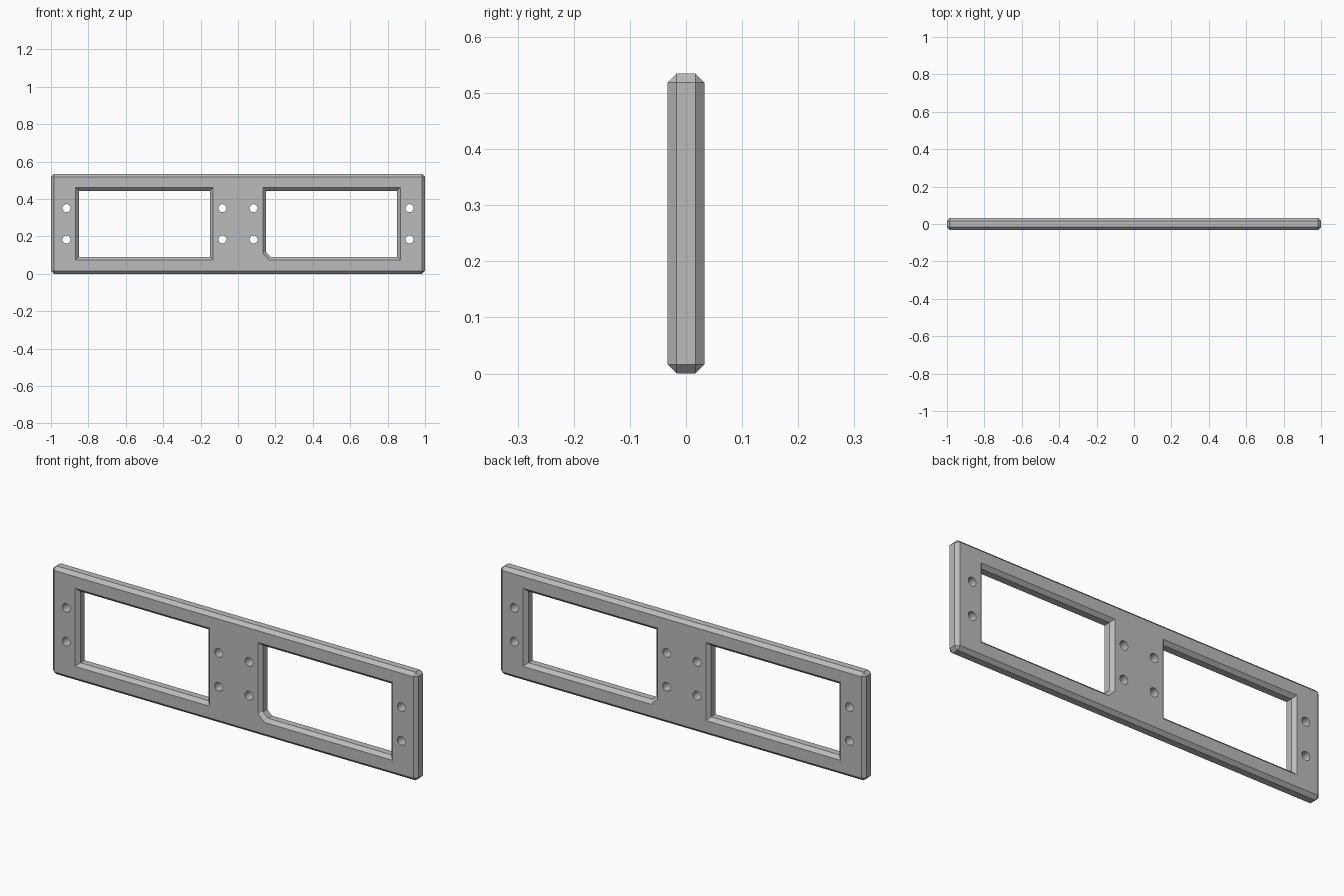
import bpy
import bmesh
from math import cos, sin, pi

LENGTH, DEPTH, HEIGHT = 2.0, 0.066, 0.535
CHAMFER = 0.0165
MID_Z = HEIGHT / 2

if "Cube" in bpy.data.objects:
    bpy.data.objects.remove(bpy.data.objects["Cube"], do_unlink=True)

grey = bpy.data.materials.new("plain grey")
grey.use_nodes = True
grey.diffuse_color = (0.5, 0.5, 0.5, 1)
grey.node_tree.nodes["Principled BSDF"].inputs["Base Color"].default_value = (0.5, 0.5, 0.5, 1)


def make_object(name, bm):
    bmesh.ops.recalc_face_normals(bm, faces=bm.faces)
    mesh = bpy.data.meshes.new(name)
    bm.to_mesh(mesh)
    bm.free()
    mesh.materials.append(grey)
    obj = bpy.data.objects.new(name, mesh)
    bpy.context.collection.objects.link(obj)
    return obj


def loft(bm, sections):
    """Closed solid through (y, [(x, z), ...]) sections."""
    rings = [[bm.verts.new((x, y, z)) for x, z in points] for y, points in sections]
    for a, b in zip(rings, rings[1:]):
        for i in range(len(a)):
            j = (i + 1) % len(a)
            bm.faces.new((a[i], a[j], b[j], b[i]))
    bm.faces.new(rings[0])
    bm.faces.new(rings[-1])


def opening(centre_x, grow, corner_cut=0):
    """Rectangular window outline, optionally with its lower inner corner cut."""
    w, h = 0.351 + grow, 0.1765 + grow
    x0, x1, z0, z1 = centre_x - w, centre_x + w, MID_Z - h, MID_Z + h
    points = [(x1, z0), (x1, z1), (x0, z1)]
    if corner_cut:
        cut = corner_cut + grow * (2 - 2 ** 0.5)
        return points + [(x0, z0 + cut), (x0 + cut, z0)]
    return points + [(x0, z0)]


# Plate with every outer edge chamfered
bm = bmesh.new()
bmesh.ops.create_cube(bm, size=1)
for v in bm.verts:
    v.co = (v.co.x * LENGTH, v.co.y * DEPTH, v.co.z * HEIGHT + MID_Z)
bmesh.ops.bevel(bm, geom=bm.edges[:], offset=CHAMFER, segments=1, affect='EDGES')
plate = make_object("mounting_plate", bm)

# Windows flaring towards both faces, and round screw holes
bm = bmesh.new()
half = DEPTH / 2
over = 0.02
for centre_x, corner_cut in ((-0.5, 0), (0.5, 0.025)):
    loft(bm, [(y, opening(centre_x, grow, corner_cut)) for y, grow in (
        (-half - over, CHAMFER + over), (-half + CHAMFER, 0),
        (half - CHAMFER, 0), (half + over, CHAMFER + over))])
    for side in (-1, 1):
        for dz in (-0.0835, 0.0835):
            circle = [(centre_x + side * 0.417 + 0.0215 * cos(2 * pi * i / 32),
                       MID_Z + dz + 0.0215 * sin(2 * pi * i / 32)) for i in range(32)]
            loft(bm, [(-0.1, circle), (0.1, circle)])
cutter = make_object("opening_cutter", bm)
cutter.hide_render = True

cut = plate.modifiers.new("openings", 'BOOLEAN')
cut.operation = 'DIFFERENCE'
cut.solver = 'EXACT'
cut.object = cutter
bpy.context.view_layer.objects.active = plate
plate.select_set(True)
cutter.select_set(False)
bpy.ops.object.modifier_apply(modifier=cut.name)
bpy.data.objects.remove(cutter, do_unlink=True)

bpy.ops.object.shade_smooth_by_angle(angle=pi / 6)
